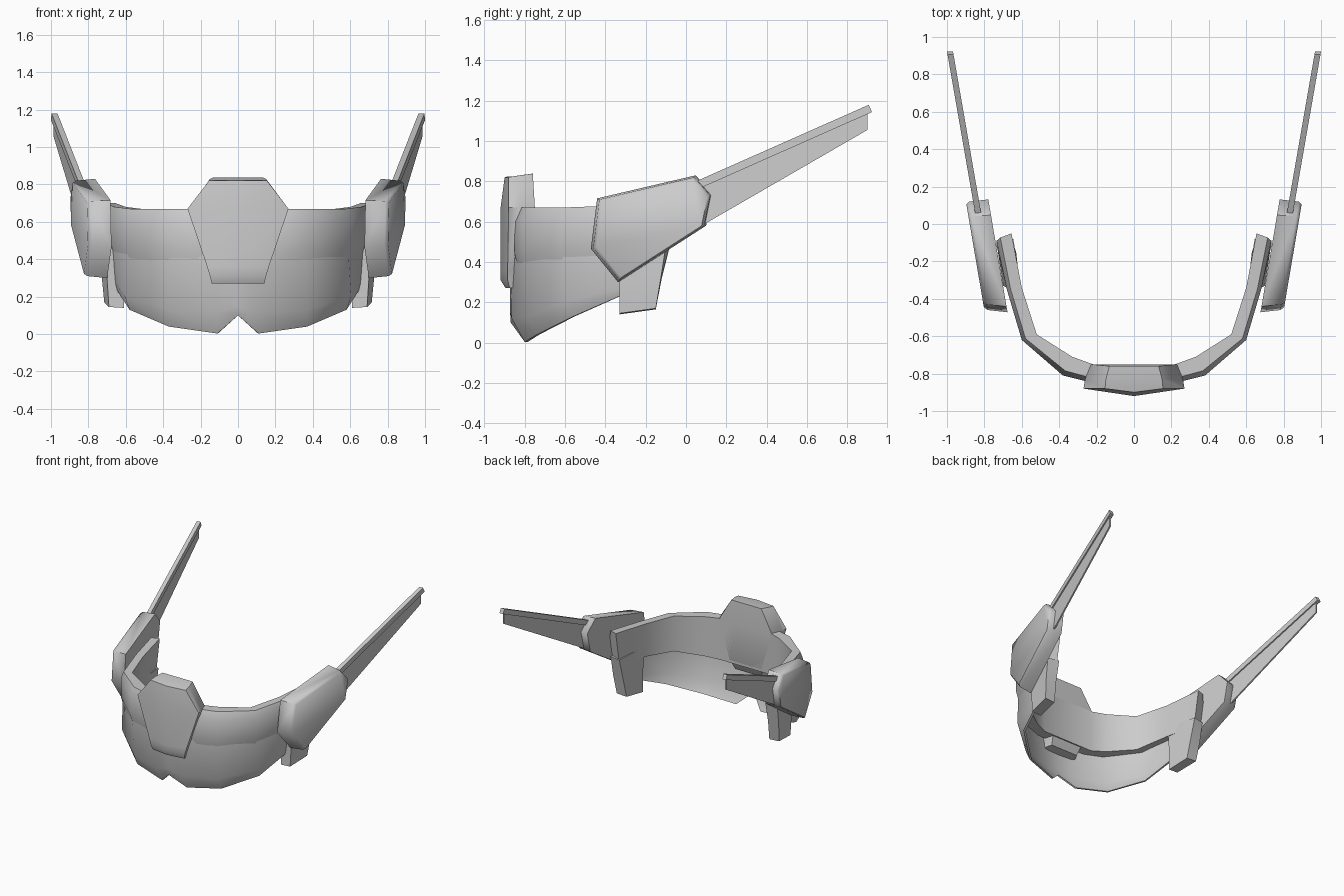
import bpy, bmesh, math
from mathutils import Vector

if "Cube" in bpy.data.objects:
    bpy.data.objects.remove(bpy.data.objects["Cube"])


def loft(name, rings, mirror=False, smooth=45):
    """Skin closed rings of equal length and cap both ends."""
    bm = bmesh.new()
    rows = [[bm.verts.new(p) for p in r] for r in rings]
    n = len(rows[0])
    for a, b in zip(rows, rows[1:]):
        for i in range(n):
            j = (i + 1) % n
            bm.faces.new((a[i], a[j], b[j], b[i]))
    bm.faces.new(rows[0])
    bm.faces.new(rows[-1])
    bmesh.ops.recalc_face_normals(bm, faces=bm.faces)
    me = bpy.data.meshes.new(name)
    bm.to_mesh(me)
    bm.free()
    ob = bpy.data.objects.new(name, me)
    bpy.context.collection.objects.link(ob)
    if mirror:
        ob.modifiers.new("mirror", 'MIRROR')
    bpy.ops.object.select_all(action='DESELECT')
    ob.select_set(True)
    bpy.context.view_layer.objects.active = ob
    bpy.ops.object.shade_smooth_by_angle(angle=math.radians(smooth))
    return ob


def flip(ring):
    return [(-x, y, z) for x, y, z in ring]


def both_sides(half):
    """Half path starting at x = 0 becomes a full left-to-right path."""
    return [flip(r) for r in reversed(half[1:])] + half


# Headband: outer xy, inner xy, bottom z, top z
def band_section(ox, oy, ix, iy, zb, zt, lean=0.0):
    pts = []
    for t, h in ((0, 0), (.75, 0), (1, .3), (1, .8), (.75, 1), (0, 1)):
        pts.append((ix + (ox - ix) * t, iy + (oy - iy) * t - lean * (1 - h),
                    zb + (zt - zb) * h))
    return pts


band = [band_section(*s) for s in (
    (0, -.86, 0, -.75, .34, .67),
    (.22, -.85, .22, -.75, .34, .67),
    (.38, -.81, .33, -.71, .355, .67),
    (.60, -.62, .52, -.59, .39, .67),
    (.68, -.35, .60, -.34, .42, .68),
    (.735, -.08, .655, -.05, .42, .70, .05))]
loft("headband", both_sides(band))

# Tab hanging from each end of the band
loft("band_end_tab", [
    [(.61, -.33, .14), (.69, -.33, .145), (.715, -.15, .17), (.63, -.15, .165)],
    [(.61, -.33, .30), (.70, -.33, .30), (.73, -.125, .32), (.64, -.12, .32)],
    [(.605, -.34, .50), (.68, -.34, .50), (.735, -.10, .48), (.645, -.08, .48)],
], mirror=True)

# Visor: thin tapered sheet under the band
top = [(0, -.875, .42), (.11, -.87, .42), (.37, -.80, .42),
       (.59, -.61, .43), (.67, -.33, .45)]
bottom = [(0, -.87, .10), (.11, -.80, .003), (.37, -.74, .04),
          (.58, -.56, .13), (.645, -.33, .23)]
middle = [(0, -.873, .15), (.11, -.865, .12), (.37, -.785, .13),
          (.605, -.60, .20), (.655, -.33, .27)]


def inward(p):
    d = Vector((p[0], p[1] + .2))
    d.normalize()
    return (p[0] - d.x * .015, p[1] - d.y * .015, p[2])


visor = [[t, m, b, inward(b), inward(m), inward(t)]
         for t, m, b in zip(top, middle, bottom)]
loft("visor", both_sides(visor), smooth=40)

# Front crest: z, half width, centre front y, side front y, back y, back z offset
crest = []
for z, w, yc, ys, yb, dz in ((.27, .14, -.895, -.875, -.79, .01),
                             (.31, .15, -.92, -.885, -.77, .01),
                             (.36, .165, -.92, -.885, -.75, 0),
                             (.67, .27, -.92, -.88, -.75, 0),
                             (.82, .155, -.90, -.88, -.76, .018),
                             (.823, .145, -.89, -.87, -.765, .015)):
    crest.append([(0, yc, z), (w, ys, z), (w * .97, ys + .05, z + dz * .5),
                  (w * .85, yb, z + dz), (-w * .85, yb, z + dz),
                  (-w * .97, ys + .05, z + dz * .5), (-w, ys, z)])
loft("front_crest", crest, smooth=50)

# Ear pods: bevelled hexagonal slabs splayed outwards
outline = [(-.43, .71), (.04, .82), (.12, .73), (.09, .58), (-.33, .31), (-.46, .47)]
pod = []
for off, s in ((0, 1.04), (.105, 1.0), (.122, .95)):
    ring = []
    for y, z in outline:
        y, z = -.16 + (y + .16) * s, .57 + (z - .57) * s
        ring.append((.68 + off + .17 * (y + .45), y, z))
    pod.append(ring)
loft("ear_pod", pod, mirror=True, smooth=55)


# Antennae: square rod with a thin fin beneath
def at(y, z, dx):
    return (.832 + .174 * (y - .05) + dx, y, z)


rod = []
for y, z in ((.03, .77), (.915, 1.162)):
    rod.append([at(y + a, z + b, d) for a, b, d in
                ((-.008, .018, -.016), (-.008, .018, .016),
                 (.008, -.018, .016), (.008, -.018, -.016))])
loft("antenna_rod", rod, mirror=True, smooth=30)

fin = [(.03, .77), (.90, 1.145), (.90, 1.055), (.06, .57)]
loft("antenna_fin", [[at(y, z, d) for y, z in fin] for d in (-.006, .006)],
     mirror=True, smooth=30)
